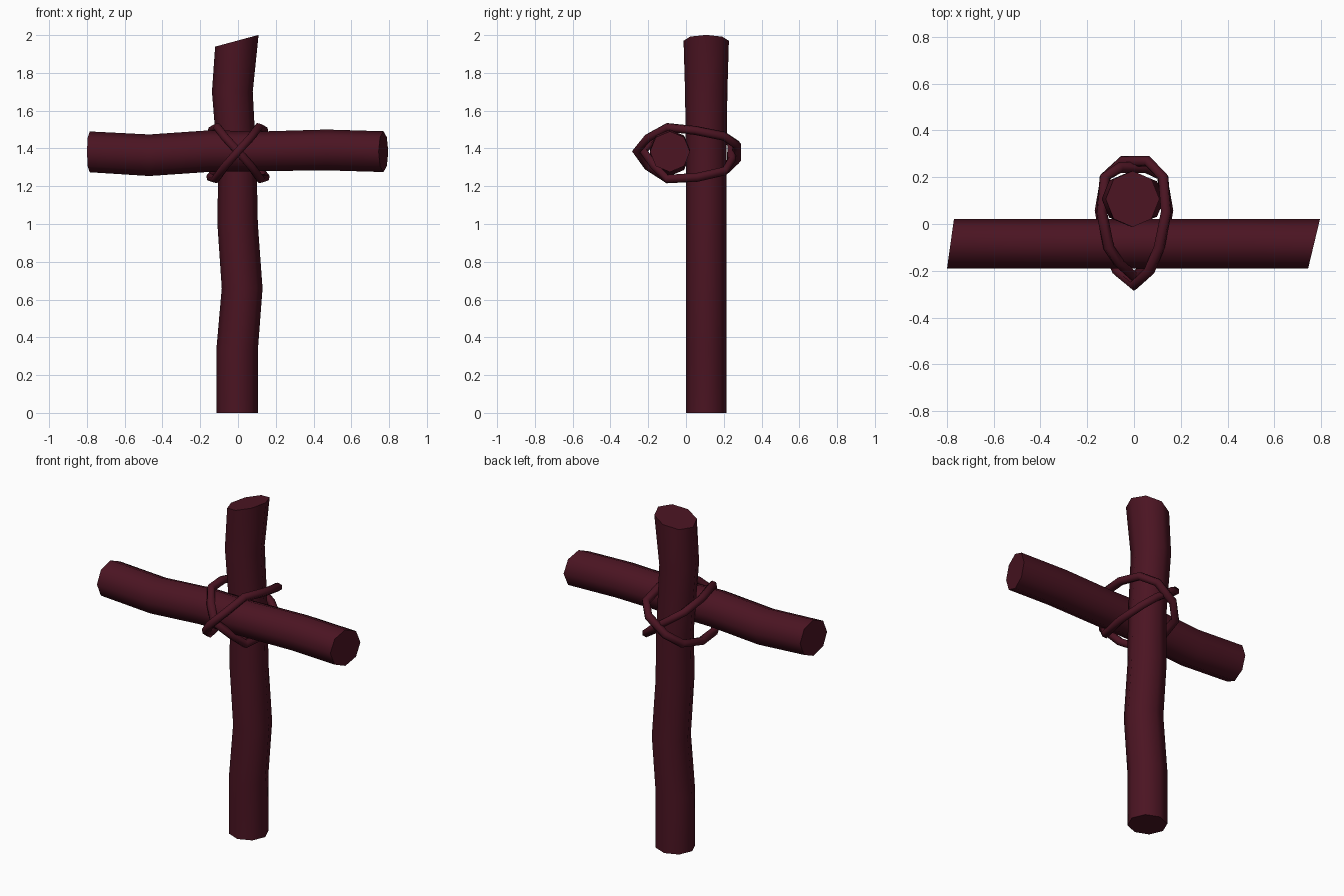
import bpy, bmesh, math
from mathutils import Vector

if "Cube" in bpy.data.objects:
    bpy.data.objects.remove(bpy.data.objects["Cube"])

wood = bpy.data.materials.new("dark_red_wood")
wood.diffuse_color = (0.07, 0.007, 0.016, 1)
wood.use_nodes = True
wood.node_tree.nodes["Principled BSDF"].inputs["Base Color"].default_value = wood.diffuse_color


def skin(name, rings, closed=False):
    """Bridge rings of points into a tube; cap the ends unless it is a closed loop."""
    bm = bmesh.new()
    vs = [[bm.verts.new(p) for p in r] for r in rings]
    n = len(vs[0])
    pairs = list(zip(vs, vs[1:])) + ([(vs[-1], vs[0])] if closed else [])
    for a, b in pairs:
        for i in range(n):
            j = (i + 1) % n
            bm.faces.new((a[i], a[j], b[j], b[i]))
    if not closed:
        bm.faces.new(vs[0])
        bm.faces.new(vs[-1])
    bmesh.ops.recalc_face_normals(bm, faces=bm.faces)
    me = bpy.data.meshes.new(name)
    bm.to_mesh(me)
    bm.free()
    me.materials.append(wood)
    ob = bpy.data.objects.new(name, me)
    bpy.context.collection.objects.link(ob)
    bpy.ops.object.select_all(action='DESELECT')
    ob.select_set(True)
    bpy.context.view_layer.objects.active = ob
    bpy.ops.object.shade_smooth_by_angle(angle=math.radians(62))
    return ob


def circle(n):
    return [(math.cos(2 * math.pi * i / n), math.sin(2 * math.pi * i / n)) for i in range(n)]


# Upright log: (z, centre x, radius x, radius y, end slope)
post = [(0, -.005, .11, .107, 0), (.33, -.005, .11, .107, 0), (.66, .022, .108, .107, 0),
        (1.0, -.002, .107, .107, 0), (1.3, -.003, .102, .107, 0),
        (1.7, -.03, .108, .112, 0), (1.97, -.006, .115, .12, .27)]
skin("upright_log", [[(cx + rx * c, .107 + ry * s, z + k * rx * c) for c, s in circle(8)]
                     for z, cx, rx, ry, k in post])

# Cross log: (x, centre z, radius z, end slope)
bar = [(-.785, 1.382, .108, .14), (-.47, 1.364, .11, 0), (-.15, 1.386, .11, 0),
       (.13, 1.385, .105, 0), (.47, 1.392, .108, 0), (.77, 1.383, .108, .24)]
skin("cross_log", [[(x + k * .106 * c, -.085 + .106 * c, cz + r * s) for c, s in circle(8)]
                   for x, cz, r, k in bar])


# Rope loops lashed diagonally around both logs
def rope(name, side, front, back):
    path = [(0, front, 1.385), (.065, front + .06, 1.455), (.108, -.10, 1.512),
            (.138, .05, 1.495), (.125, .20, 1.465), (.06, back, 1.42),
            (-.05, back, 1.34), (-.12, .205, 1.28), (-.145, .06, 1.247),
            (-.118, -.10, 1.238), (-.07, front + .06, 1.305)]
    pts = [Vector((side * x, y, z)) for x, y, z in path]
    mid = sum(pts, Vector()) / len(pts)
    rings = []
    for i, p in enumerate(pts):
        t = (pts[(i + 1) % len(pts)] - pts[i - 1]).normalized()
        b = t.cross(p - mid).normalized()
        o = b.cross(t)
        rings.append([p + .024 * (c * o + s * b) for c, s in circle(6)])
    skin(name, rings, closed=True)


rope("rope_loop_outer", 1, -.262, .268)
rope("rope_loop_inner", -1, -.225, .242)
